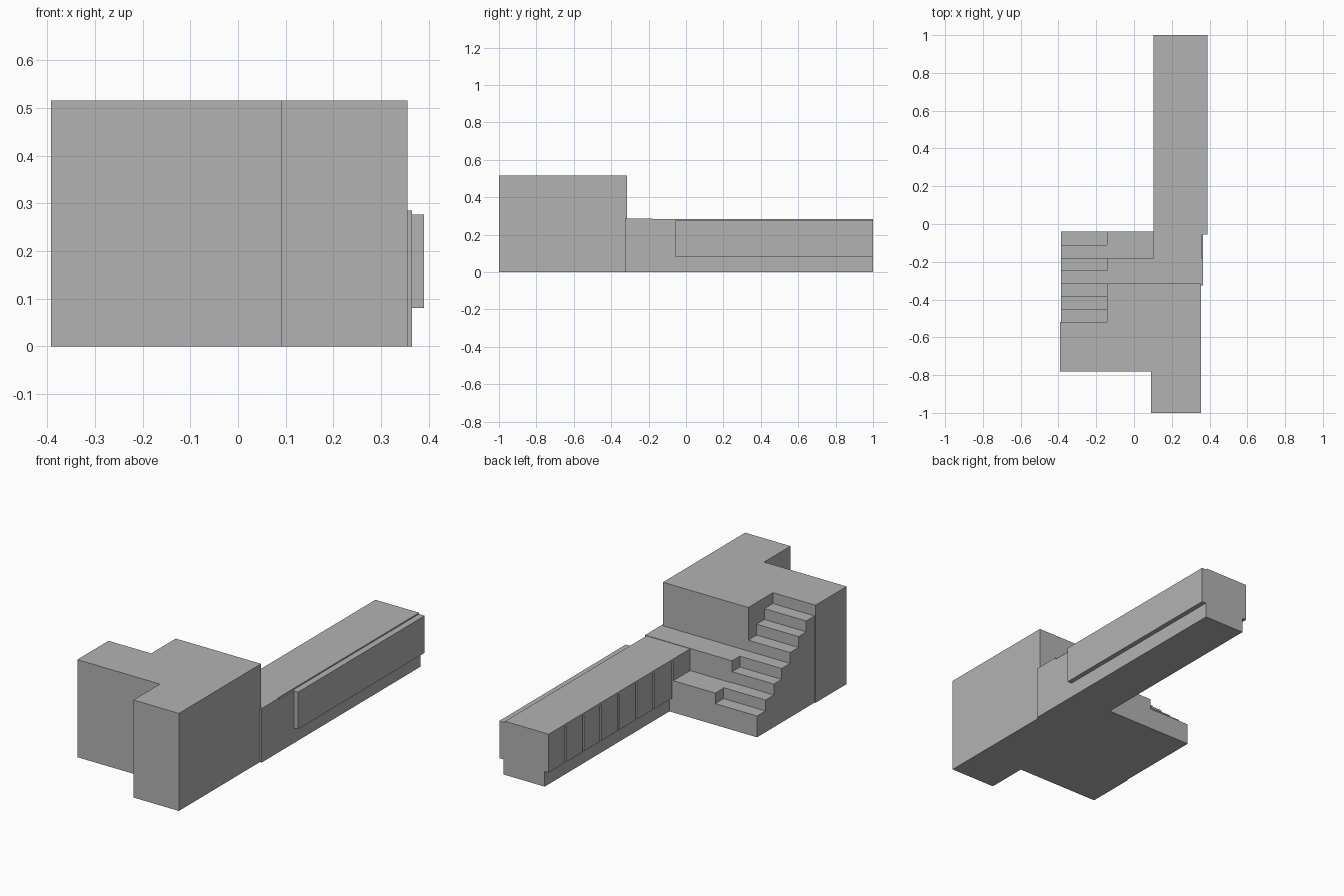
import bpy
import bmesh

if "Cube" in bpy.data.objects:
    bpy.data.objects.remove(bpy.data.objects["Cube"], do_unlink=True)

GREY = (0.45, 0.45, 0.45, 1.0)
concrete = bpy.data.materials.new("plain_grey")
concrete.use_nodes = True
concrete.diffuse_color = GREY
concrete.node_tree.nodes["Principled BSDF"].inputs["Base Color"].default_value = GREY


def prism(name, outline, axis, start, end):
    """Extrude a flat outline along x (outline is y,z) or z (outline is x,y)."""
    bm = bmesh.new()
    place = (lambda p: (start, *p)) if axis == "x" else (lambda p: (*p, start))
    face = bm.faces.new([bm.verts.new(place(p)) for p in outline])
    new = bmesh.ops.extrude_face_region(bm, geom=[face])["geom"]
    shift = (end - start, 0, 0) if axis == "x" else (0, 0, end - start)
    bmesh.ops.translate(bm, vec=shift,
                        verts=[v for v in new if isinstance(v, bmesh.types.BMVert)])
    bmesh.ops.recalc_face_normals(bm, faces=bm.faces)
    mesh = bpy.data.meshes.new(name)
    bm.to_mesh(mesh)
    bm.free()
    mesh.materials.append(concrete)
    obj = bpy.data.objects.new(name, mesh)
    bpy.context.collection.objects.link(obj)
    return obj


def box(name, x, y, z):
    corners = [(x[0], y[0]), (x[1], y[0]), (x[1], y[1]), (x[0], y[1])]
    return prism(name, corners, "z", *z)


TOP = 0.515       # roof of the tall block
DECK = 0.285      # terrace level
RISE = 0.0575     # one stair step
STAIR_X = -0.143  # inner side of the stair

# Tall block, notched where the stair climbs into it
prism("tall_block",
      [(0.09, -1), (0.355, -1), (0.355, -0.315), (STAIR_X, -0.315),
       (STAIR_X, -0.52), (-0.392, -0.52), (-0.392, -0.78), (0.09, -0.78)],
      "z", 0, TOP)

# Stair with a stepped side profile, solid to the ground
edges = [-0.04, -0.11, -0.18, -0.245, -0.315, -0.385, -0.45, -0.52]
profile = [(edges[0], 0)]
for i, y in enumerate(edges[:-1]):
    z = TOP - RISE * (len(edges) - 1 - i)
    profile += [(y, z), (edges[i + 1], z)]
profile.append((edges[-1], 0))
prism("stair", profile, "x", -0.387, STAIR_X)

# Landing and terrace beside the stair
box("lower_landing", (STAIR_X, 0.125), (-0.18, -0.04), (0, 0.168))
box("terrace", (STAIR_X, 0.365), (-0.325, -0.18), (0, DECK))

# Long wing: narrow base, wider upper body, thin roof
box("wing_base", (0.125, 0.365), (-0.18, 1), (0, 0.16))
box("wing_upper", (0.115, 0.365), (-0.18, 1), (0.16, 0.275))
box("wing_soffit", (0.115, 0.125), (-0.03, 1), (0.08, 0.16))
box("wing_roof", (0.102, 0.357), (-0.18, 1), (0.27, 0.283))
box("wing_corner", (0.102, 0.125), (-0.18, -0.04), (0.16, 0.275))

# Outer facade panel hung on the wing
box("outer_panel", (0.357, 0.39), (-0.055, 1), (0.08, 0.276))

# Row of inner facade panels with narrow joints
COUNT, FIRST, JOINT = 7, -0.03, 0.012
pitch = (1 - FIRST) / COUNT
for i in range(COUNT):
    y = FIRST + i * pitch
    box(f"inner_panel_{i + 1}", (0.102, 0.116),
        (y + (JOINT if i else 0), y + pitch), (0.08, 0.271))
